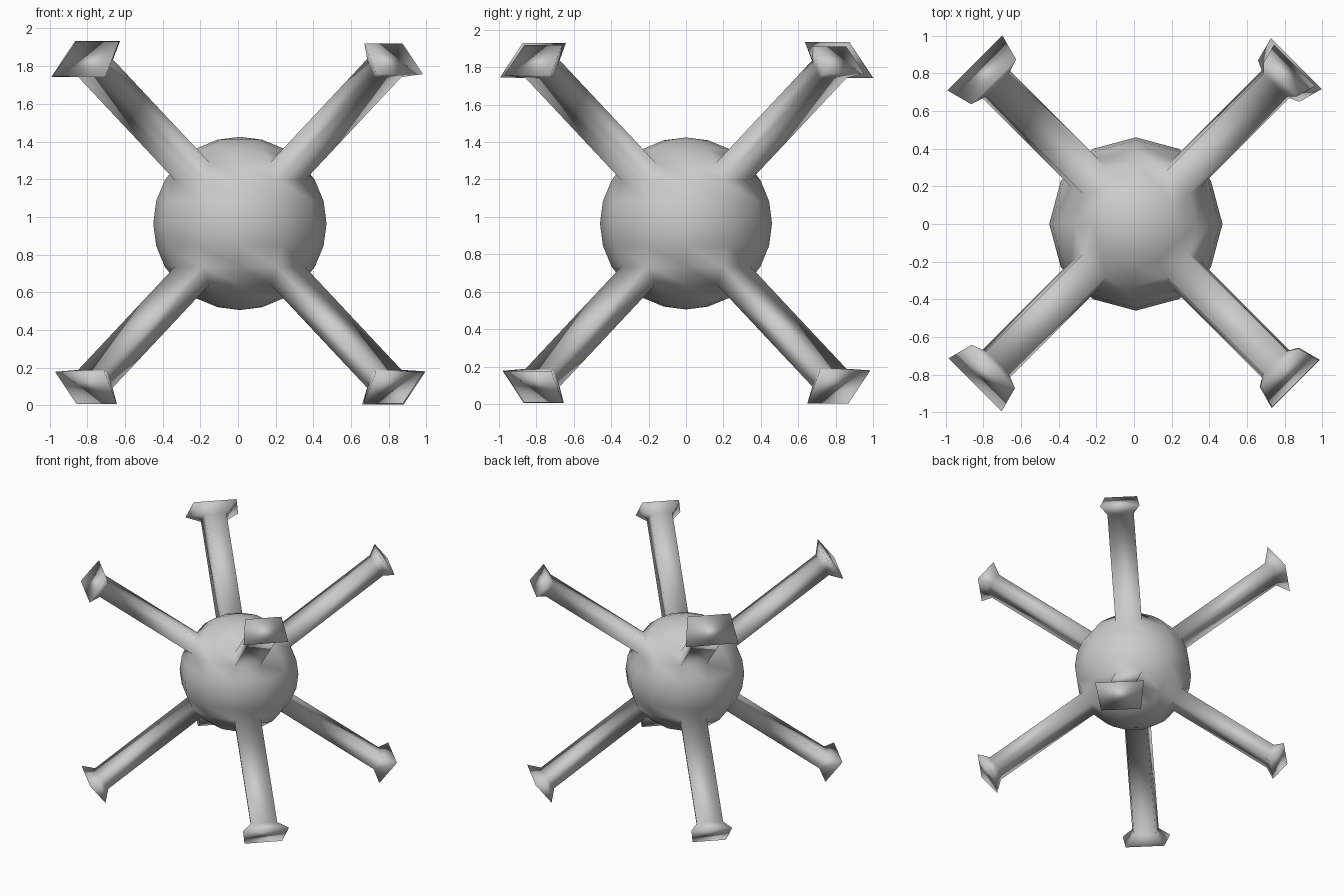
import bpy
import bmesh
from math import radians, sin, cos
from mathutils import Vector

if "Cube" in bpy.data.objects:
    bpy.data.objects.remove(bpy.data.objects["Cube"])

RADIUS = 0.46
NECK, TIP = 1.355, 1.435   # distances of the pad's neck and end face from the centre
LATITUDE = radians(37.5)

# Pad flare for each arm, keyed by the signs of its direction
PAD_SCALE = {
    (-1, 1, 1): 2.0, (-1, -1, 1): 1.93, (1, -1, 1): 1.7, (1, 1, 1): 1.5,
    (-1, 1, -1): 1.55, (-1, -1, -1): 1.8, (1, -1, -1): 1.75, (1, 1, -1): 1.85,
}


def extrude(bm, face, direction, distance, scale):
    """Extrude one face until its middle lies at a distance, then scale it."""
    cap = bmesh.ops.extrude_discrete_faces(bm, faces=[face])["faces"][0]
    middle = cap.calc_center_median()
    for v in cap.verts:
        v.co = direction * distance + (v.co - middle) * scale
    return cap


grey = bpy.data.materials.new("plain grey")
grey.use_nodes = True
colour = (0.6, 0.6, 0.6, 1)
grey.diffuse_color = colour
grey.node_tree.nodes["Principled BSDF"].inputs["Base Color"].default_value = colour

# Ball
bm = bmesh.new()
bmesh.ops.create_uvsphere(bm, u_segments=12, v_segments=12, radius=RADIUS)

# Eight diagonal arms drawn out of the ball, each ending in a flared pad
for (sx, sy, sz), flare in PAD_SCALE.items():
    side = cos(LATITUDE) * sin(radians(45))
    direction = Vector((sx * side, sy * side, sz * sin(LATITUDE)))
    bm.faces.ensure_lookup_table()
    face = max((f for f in bm.faces if f.calc_center_median().length < RADIUS),
               key=lambda f: f.calc_center_median().normalized().dot(direction))
    neck = extrude(bm, face, direction, NECK, 1.0)
    extrude(bm, neck, direction, TIP, flare)

bmesh.ops.recalc_face_normals(bm, faces=bm.faces)
for f in bm.faces:
    f.smooth = True

mesh = bpy.data.meshes.new("ball_with_arms")
bm.to_mesh(mesh)
bm.free()
mesh.materials.append(grey)
ball = bpy.data.objects.new("ball_with_arms", mesh)
ball.location = (0.01, 0, 0.965)
bpy.context.collection.objects.link(ball)
